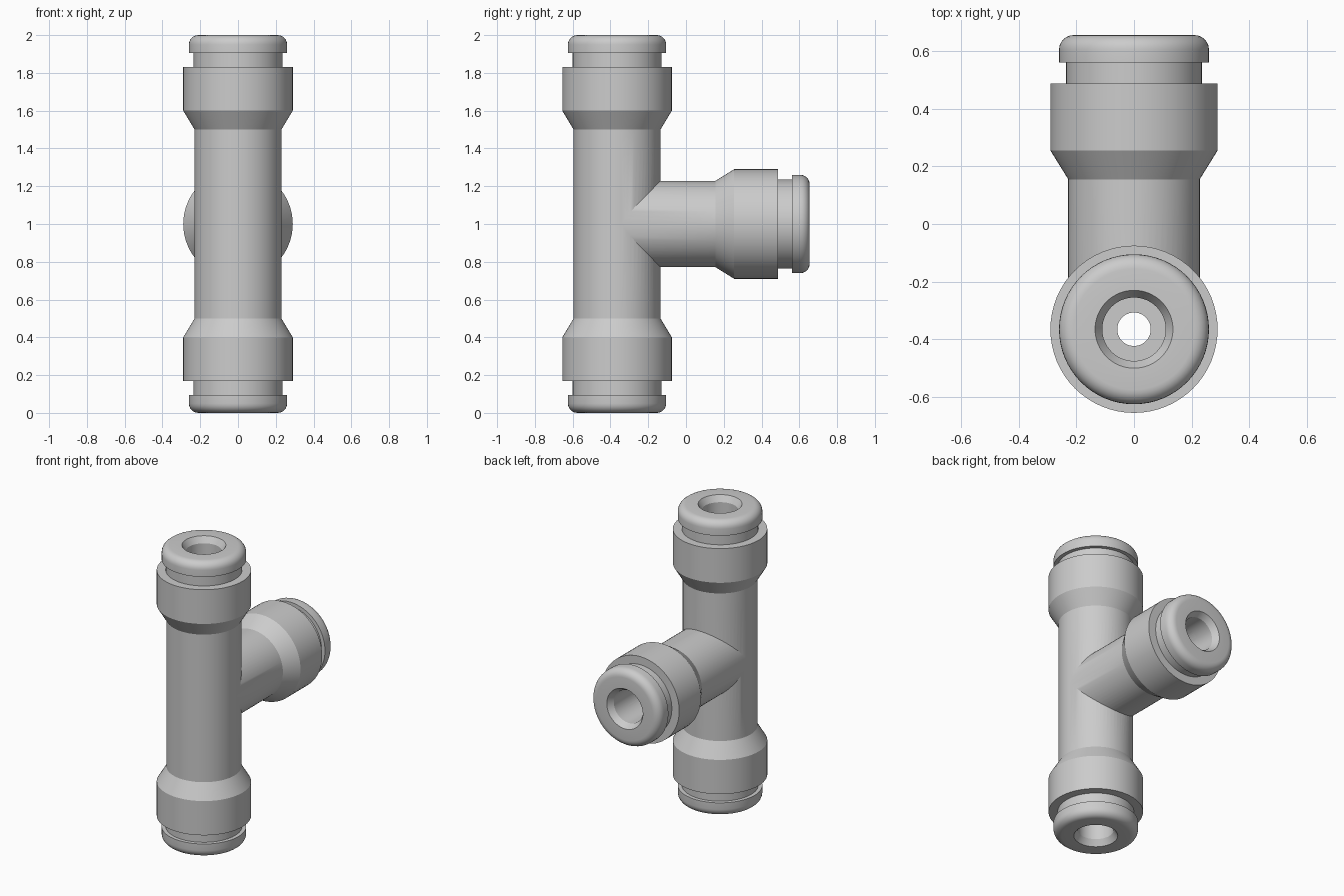
import bpy, bmesh
from math import pi, sin, cos, radians
from mathutils import Matrix, Vector

if "Cube" in bpy.data.objects:
    bpy.data.objects.remove(bpy.data.objects["Cube"])

SEG = 64
AXIS_Y = -0.365
CENTRE = Matrix.Translation((0, AXIS_Y, 1))
UP = CENTRE
DOWN = CENTRE @ Matrix.Rotation(pi, 4, 'X')
BACK = CENTRE @ Matrix.Rotation(-pi / 2, 4, 'X')


def lathe(name, profile, matrix):
    """Revolve (radius, height) points around z, then place the mesh."""
    bm = bmesh.new()
    vs = [bm.verts.new((r, 0, h)) for r, h in profile]
    es = [bm.edges.new(p) for p in zip(vs, vs[1:])]
    bmesh.ops.spin(bm, geom=vs + es, cent=(0, 0, 0), axis=(0, 0, 1),
                   angle=2 * pi, steps=SEG, use_duplicate=False)
    bmesh.ops.remove_doubles(bm, verts=bm.verts, dist=1e-5)
    bmesh.ops.recalc_face_normals(bm, faces=bm.faces)
    bm.transform(matrix)
    me = bpy.data.meshes.new(name)
    bm.to_mesh(me)
    bm.free()
    ob = bpy.data.objects.new(name, me)
    bpy.context.collection.objects.link(ob)
    return ob


def activate(ob):
    bpy.ops.object.select_all(action='DESELECT')
    ob.select_set(True)
    bpy.context.view_layer.objects.active = ob


def boolean(ob, other, operation):
    activate(ob)
    mod = ob.modifiers.new(operation, 'BOOLEAN')
    mod.operation, mod.solver, mod.object = operation, 'EXACT', other
    bpy.ops.object.modifier_apply(modifier=mod.name)
    bpy.data.objects.remove(other)


def smooth(ob):
    activate(ob)
    bpy.ops.object.shade_smooth_by_angle(angle=radians(25))


def arm(length, r):
    """Outer half profile: pipe, flare and collar, measured from the tee centre."""
    return [(r, length - 0.50), (0.29, length - 0.40), (0.29, length - 0.168), (0, length - 0.168)]


def bore(length, r):
    """Narrow passage opening into a wider tube socket."""
    return [(r, length - 0.5), (0.11, length - 0.5), (0.11, length), (0, length)]


def mirrored(half):
    return [(r, -h) for r, h in reversed(half)] + half


# Tee body: straight run plus side branch
body = lathe("tee_body", mirrored(arm(1.0, 0.23)), CENTRE)
boolean(body, lathe("branch", [(0, 0), (0.228, 0)] + arm(1.02, 0.228), BACK), 'UNION')

# Stepped passages through the run and branch
boolean(body, lathe("run_bore", mirrored(bore(1.0, 0.058)), CENTRE), 'DIFFERENCE')
boolean(body, lathe("branch_bore", [(0, 0), (0.057, 0)] + bore(1.02, 0.057), BACK), 'DIFFERENCE')
smooth(body)

# Release collets: neck, rounded rim and chamfered mouth
F = 0.05
rim = [(0.26 - F + F * cos(a), -F + F * sin(a)) for a in (i * pi / 12 for i in range(7))]
collet = [(0.235, -0.168), (0.235, -0.095), (0.26, -0.095)] + rim + [
    (0.135, 0), (0.11, -0.04), (0.11, -0.168)]
for name, place, length in (("top_collet", UP, 1.0), ("bottom_collet", DOWN, 1.0),
                            ("branch_collet", BACK, 1.02)):
    smooth(lathe(name, collet, place @ Matrix.Translation((0, 0, length))))
